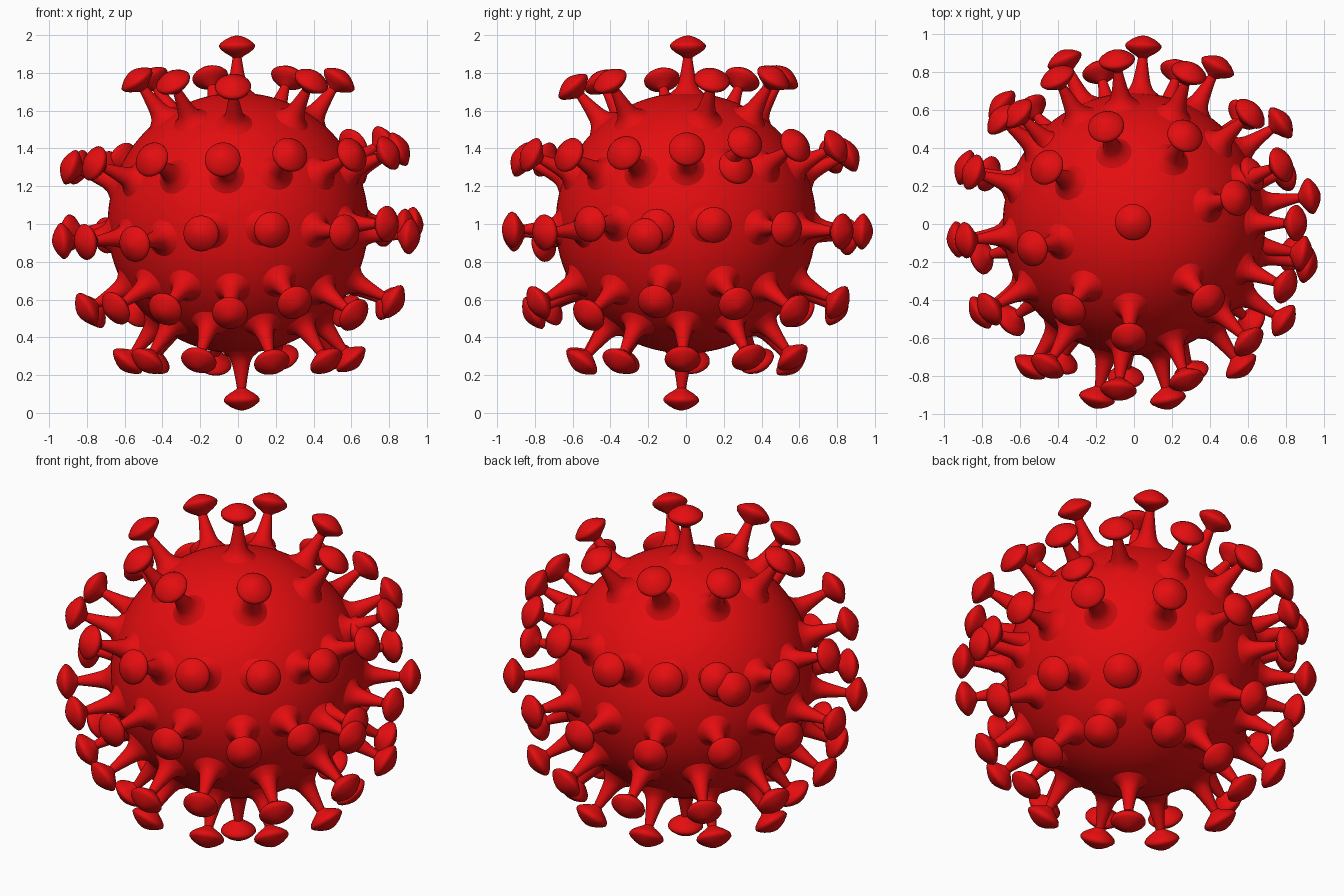
import bpy, bmesh, math
from mathutils import Vector, Matrix

if "Cube" in bpy.data.objects:
    bpy.data.objects.remove(bpy.data.objects["Cube"])

CENTRE = Vector((0, 0, 1.005))
REACH = 0.935          # distance of the cap middles from the centre
SEGMENTS = 32

red = bpy.data.materials.new("red")
red.diffuse_color = (0.78, 0.004, 0.005, 1)
red.use_nodes = True
red.node_tree.nodes["Principled BSDF"].inputs["Base Color"].default_value = red.diffuse_color


def finish(name, bm, angle):
    mesh = bpy.data.meshes.new(name)
    bmesh.ops.recalc_face_normals(bm, faces=bm.faces)
    bm.to_mesh(mesh)
    bm.free()
    ob = bpy.data.objects.new(name, mesh)
    bpy.context.collection.objects.link(ob)
    mesh.materials.append(red)
    bpy.ops.object.select_all(action='DESELECT')
    ob.select_set(True)
    bpy.context.view_layer.objects.active = ob
    bpy.ops.object.shade_smooth_by_angle(angle=math.radians(angle))
    return ob


# round body
bm = bmesh.new()
bmesh.ops.create_uvsphere(bm, u_segments=96, v_segments=48, radius=0.69,
                          matrix=Matrix.Translation(CENTRE))
finish("body", bm, 40)

# spike profile: (radius, distance from the body centre), flared root to cap
PROFILE = [(0.115, 0.665), (0.085, 0.692), (0.062, 0.712), (0.049, 0.74),
           (0.041, 0.775), (0.031, 0.83), (0.024, 0.875), (0.035, 0.884),
           (0.065, 0.902), (0.087, 0.919), (0.095, 0.933), (0.095, 0.943),
           (0.086, 0.954), (0.062, 0.972), (0.036, 0.985), (0.016, 0.991)]
TIP = 0.993


def add_spike(bm, direction, sink=0.0):
    turn = direction.to_track_quat('Z', 'Y').to_matrix().to_4x4()
    place = Matrix.Translation(CENTRE) @ turn
    rings = []
    for r, d in PROFILE:
        rings.append([bm.verts.new(place @ Vector((
            r * math.cos(2 * math.pi * i / SEGMENTS),
            r * math.sin(2 * math.pi * i / SEGMENTS), d - sink)))
            for i in range(SEGMENTS)])
    tip = bm.verts.new(place @ Vector((0, 0, TIP - sink)))
    for i in range(SEGMENTS):
        j = (i + 1) % SEGMENTS
        for a, b in zip(rings, rings[1:]):
            bm.faces.new((a[i], a[j], b[j], b[i]))
        bm.faces.new((rings[-1][i], rings[-1][j], tip))


def aim(azimuth, height):
    h = math.sqrt(REACH ** 2 - height ** 2)
    a = math.radians(azimuth)
    return Vector((h * math.cos(a), h * math.sin(a), height))


# rings of spikes: (azimuth in degrees, height of the cap above the centre)
RINGS = {
    "upper_spikes": [
        (106, .77), (60, .768), (147, .76), (14.4, .755), (-166.6, .757),
        (-127.4, .745), (-46, .75), (-92.5, .72)],
    "upper_middle_spikes": [
        (-45.8, .36), (-22.3, .37), (.3, .39), (21.9, .425), (43.5, .41),
        (70, .405), (96, .36), (117.7, .35), (141.9, .288), (162.2, .295),
        (-174.5, .295), (-149.5, .315), (-121.4, .335), (-95.3, .335),
        (-71.5, .36)],
    "middle_spikes": [
        (87, -.045), (62, -.045), (34.6, -.03), (9, -.01), (-13.4, -.07),
        (-32.8, -.005), (-53, -.05), (-79, -.035), (-102, -.055),
        (-126, -.11), (-150, -.1), (-175, -.095), (161.5, -.05),
        (138, -.065), (113, -.075)],
    "lower_middle_spikes": [
        (-118, -.455), (-93, -.475), (-69, -.42), (-40, -.485), (-11, -.415),
        (18.5, -.425), (45, -.465), (74, -.42), (102.5, -.455), (132, -.465),
        (161, -.47), (-168, -.455), (-142, -.45)],
    "lower_spikes": [
        (-1.7, -.72), (33, -.71), (68, -.71), (103, -.74), (140, -.73),
        (177, -.73), (-145, -.73), (-110.5, -.725), (-72, -.735),
        (-37, -.73)],
}
for name, spikes in RINGS.items():
    bm = bmesh.new()
    for azimuth, height in spikes:
        add_spike(bm, aim(azimuth, height))
    finish(name, bm, 50)

# single spikes at the top and bottom
bm = bmesh.new()
add_spike(bm, Vector((-.005, .01, .935)))
finish("top_spike", bm, 50)
bm = bmesh.new()
add_spike(bm, Vector((.02, -.025, -.935)))
finish("bottom_spike", bm, 50)

# shorter stray spikes beside their neighbours
bm = bmesh.new()
add_spike(bm, aim(136.5, .345), 0.03)
add_spike(bm, aim(-10, -.02), 0.04)
add_spike(bm, aim(23, .375), 0.2)
finish("stray_spikes", bm, 50)
